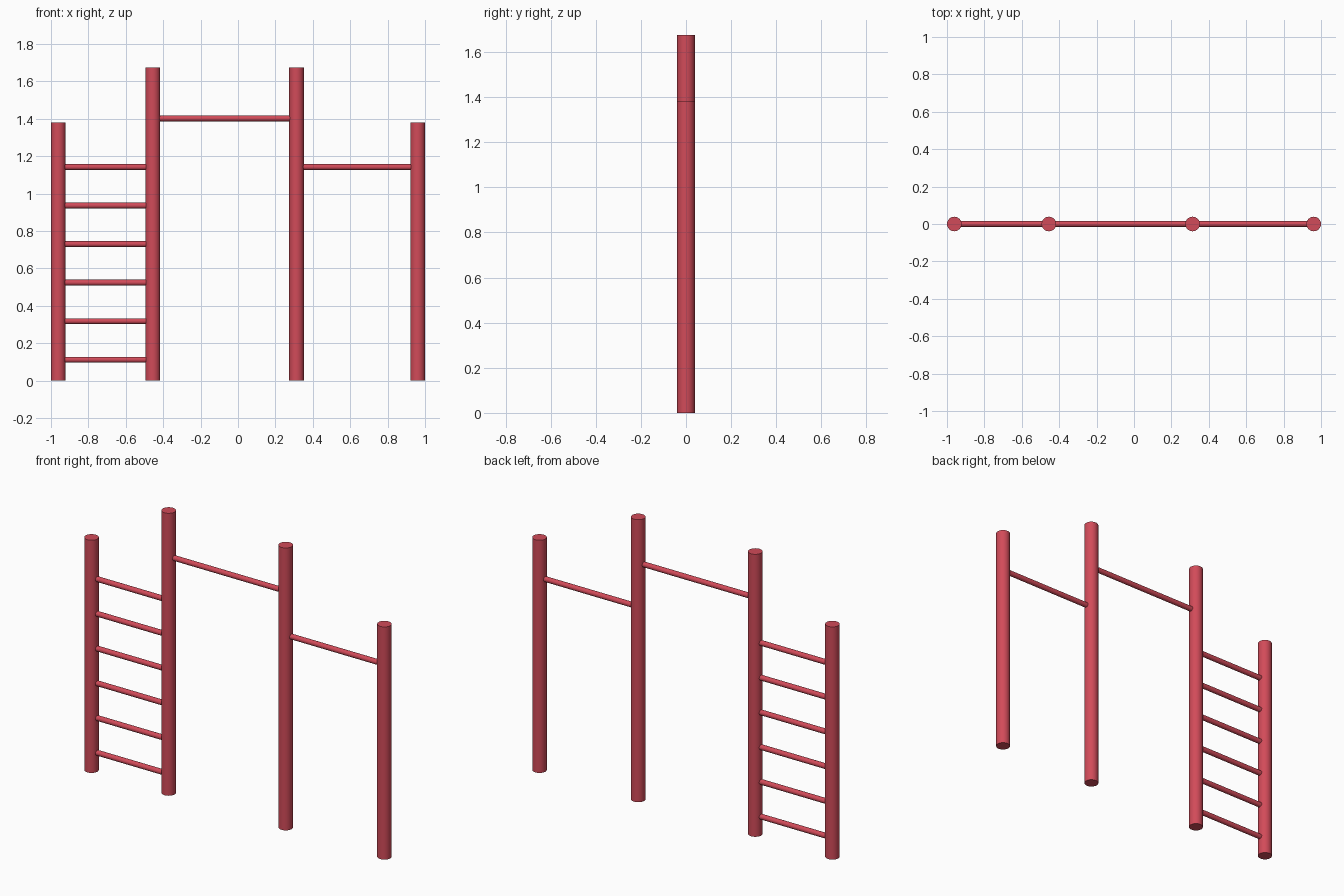
import bpy
import math

cube = bpy.data.objects.get("Cube")
if cube:
    bpy.data.objects.remove(cube, do_unlink=True)

# Painted metal
red = bpy.data.materials.new("red_paint")
red.use_nodes = True
colour = (0.64, 0.07, 0.1, 1)
red.diffuse_color = colour
red.node_tree.nodes["Principled BSDF"].inputs["Base Color"].default_value = colour


def tube(name, radius, length, location, sides, along_x=False):
    bpy.ops.mesh.primitive_cylinder_add(
        vertices=sides, radius=radius, depth=length, location=location,
        rotation=(0, math.pi / 2 if along_x else 0, 0))
    obj = bpy.context.object
    obj.name = name
    obj.data.materials.append(red)
    bpy.ops.object.shade_smooth_by_angle(angle=math.radians(40))
    return obj


def post(name, x, height):
    tube(name, 0.039, height, (x, 0, height / 2), 32)


def bar(name, x1, x2, z):
    tube(name, 0.0155, x2 - x1, ((x1 + x2) / 2, 0, z), 24, along_x=True)


# Upright posts
OUTER, RIGHT_INNER, LEFT_INNER = 0.961, -0.455, 0.313
LOW, HIGH = 1.38, 1.675
post("right_outer_post", -OUTER, LOW)
post("right_inner_post", RIGHT_INNER, HIGH)
post("left_inner_post", LEFT_INNER, HIGH)
post("left_outer_post", OUTER, LOW)

# Pull-up bars
bar("high_bar", RIGHT_INNER, LEFT_INNER, 1.402)
bar("low_bar", LEFT_INNER, OUTER, 1.142)

# Ladder rungs
for i in range(6):
    bar(f"ladder_rung_{i + 1}", -OUTER, RIGHT_INNER, 0.112 + i * 0.206)
